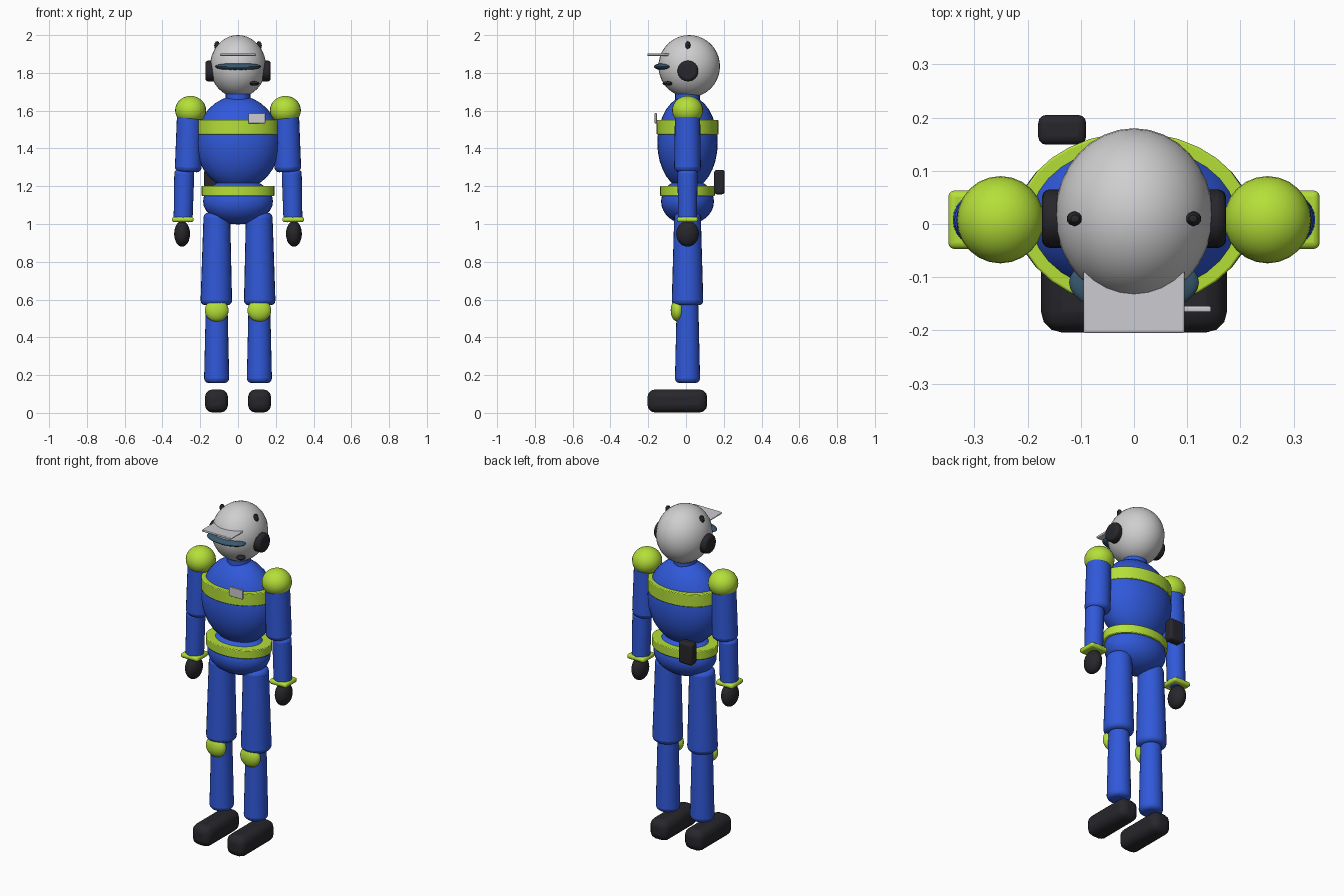
import bpy
from mathutils import Vector

cube = bpy.data.objects.get("Cube")
if cube:
    bpy.data.objects.remove(cube, do_unlink=True)


def material(name, rgb, rough=0.6):
    m = bpy.data.materials.new(name)
    m.use_nodes = True
    m.diffuse_color = (*rgb, 1)
    bsdf = next(n for n in m.node_tree.nodes if n.type == 'BSDF_PRINCIPLED')
    bsdf.inputs["Base Color"].default_value = (*rgb, 1)
    bsdf.inputs["Roughness"].default_value = rough
    return m


BLUE = material("uniform blue", (0.03, 0.1, 0.7))
LIME = material("safety lime", (0.46, 0.74, 0.04))
SHELL = material("helmet grey", (0.62, 0.62, 0.63))
DARK = material("dark rubber", (0.02, 0.02, 0.025))
GLASS = material("goggle glass", (0.04, 0.1, 0.16))
PLATE = material("plate grey", (0.6, 0.6, 0.64))

Y = 0.008  # body centre line


def finish(name, mat, bevel=0.0, segments=3, smooth=True):
    """Name, colour, bevel and shade the active primitive."""
    ob = bpy.context.object
    ob.name = ob.data.name = name
    ob.data.materials.append(mat)
    bpy.ops.object.transform_apply(location=False, rotation=False, scale=True)
    if bevel:
        mod = ob.modifiers.new("rounded edges", 'BEVEL')
        mod.width = bevel
        mod.segments = segments
        mod.limit_method = 'ANGLE'
        mod.angle_limit = 0.7
    if smooth:
        bpy.ops.object.shade_smooth_by_angle(angle=0.6)
    return ob


def ball(name, mat, loc, radii, segs=24, rings=16):
    bpy.ops.mesh.primitive_uv_sphere_add(segments=segs, ring_count=rings, radius=1, location=loc)
    bpy.context.object.scale = radii
    return finish(name, mat)


def box(name, mat, loc, size, bevel=0.0):
    bpy.ops.mesh.primitive_cube_add(size=1, location=loc)
    bpy.context.object.scale = size
    return finish(name, mat, bevel)


def limb(name, mat, bottom, top, r_bottom, r_top, bevel=0.025):
    """Round limb between two points, with rounded ends."""
    a, b = Vector(bottom), Vector(top)
    bpy.ops.mesh.primitive_cone_add(vertices=24, radius1=r_bottom, radius2=r_top,
                                    depth=(b - a).length, location=(a + b) / 2)
    bpy.context.object.rotation_euler = (b - a).to_track_quat('Z', 'Y').to_euler()
    return finish(name, mat, bevel)


def band(name, mat, z, height, rx, ry):
    bpy.ops.mesh.primitive_cylinder_add(vertices=32, radius=1, depth=height, location=(0, Y, z))
    bpy.context.object.scale = (rx, ry, 1)
    return finish(name, mat, 0.004, 2)


# Trunk
ball("torso", BLUE, (0, Y, 1.43), (0.222, 0.16, 0.25), 32)
ball("pelvis", BLUE, (0, Y, 1.12), (0.185, 0.14, 0.122), 32)
limb("neck", BLUE, (0, Y, 1.6), (0, Y, 1.72), 0.065, 0.065, 0.0)
band("chest_band", LIME, 1.512, 0.076, 0.219, 0.164)
band("belt", LIME, 1.175, 0.052, 0.194, 0.145)

# Helmet with visor, goggles and microphone
ball("helmet", SHELL, (0, 0.017, 1.835), (0.148, 0.163, 0.165), 32, 20)
box("visor_brim", PLATE, (0, -0.14, 1.896), (0.19, 0.13, 0.012), 0.004)
ball("goggles", GLASS, (0, -0.11, 1.833), (0.122, 0.06, 0.02), 32)
ball("microphone", DARK, (0.088, -0.098, 1.744), (0.026, 0.026, 0.012), 12, 8)

# Chest badge and radio pack
box("chest_badge", PLATE, (0.1, -0.16, 1.56), (0.09, 0.011, 0.055), 0.003)
box("radio", DARK, (-0.135, 0.177, 1.222), (0.09, 0.056, 0.13), 0.015)

# Mirrored limbs and ear parts
for side, s in (("left", 1), ("right", -1)):
    bpy.ops.mesh.primitive_cylinder_add(vertices=24, radius=0.055, depth=0.07,
                                        location=(s * 0.138, 0.01, 1.81),
                                        rotation=(0, 1.5708, 0))
    finish(side + "_ear_cup", DARK, 0.015)
    ball(side + "_helmet_vent", DARK, (s * 0.111, 0.01, 1.944), (0.016, 0.014, 0.024), 10, 6)

    # Arm
    ball(side + "_shoulder_pad", LIME, (s * 0.251, Y, 1.602), (0.082, 0.082, 0.076))
    limb(side + "_upper_arm", BLUE, (s * 0.264, Y, 1.275), (s * 0.255, Y, 1.63), 0.071, 0.066)
    limb(side + "_forearm", BLUE, (s * 0.291, Y, 1.01), (s * 0.284, Y, 1.285), 0.05, 0.053, 0.018)
    box(side + "_cuff", LIME, (s * 0.292, Y, 1.024), (0.114, 0.11, 0.028), 0.012)
    ball(side + "_hand", DARK, (s * 0.296, Y, 0.948), (0.042, 0.06, 0.068))

    # Leg
    limb(side + "_thigh", BLUE, (s * 0.115, Y, 0.57), (s * 0.112, Y, 1.06), 0.084, 0.07)
    limb(side + "_shin", BLUE, (s * 0.113, Y, 0.158), (s * 0.113, Y, 0.59), 0.067, 0.057)
    ball(side + "_knee_pad", LIME, (s * 0.113, -0.045, 0.543), (0.063, 0.036, 0.06))
    box(side + "_boot", DARK, (s * 0.114, -0.046, 0.063), (0.122, 0.316, 0.122), 0.04)
